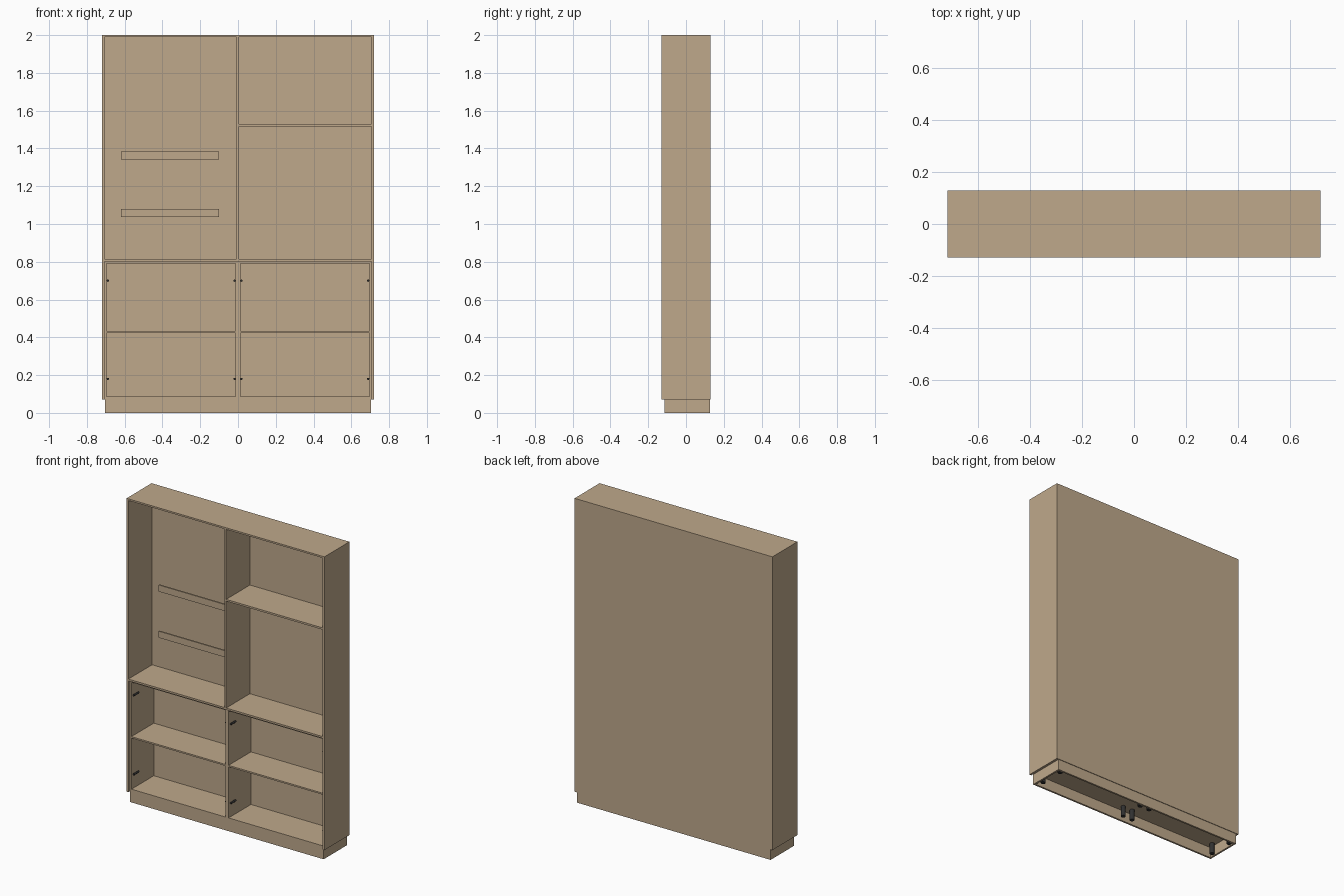
import bpy
import bmesh
import math
from mathutils import Matrix

if "Cube" in bpy.data.objects:
    bpy.data.objects.remove(bpy.data.objects["Cube"])


def material(name, rgb):
    m = bpy.data.materials.new(name)
    m.diffuse_color = (*rgb, 1)
    m.use_nodes = True
    m.node_tree.nodes["Principled BSDF"].inputs["Base Color"].default_value = m.diffuse_color
    return m


WOOD = material("tan wood", (0.52, 0.395, 0.26))
DARK = material("dark metal", (0.03, 0.03, 0.03))


def finish(name, bm, mat):
    mesh = bpy.data.meshes.new(name)
    bm.to_mesh(mesh)
    bm.free()
    mesh.materials.append(mat)
    ob = bpy.data.objects.new(name, mesh)
    bpy.context.collection.objects.link(ob)
    return ob


def board(name, x, y, z, mat=WOOD):
    """Box given by its (min, max) range on each axis."""
    bm = bmesh.new()
    size = [b - a for a, b in (x, y, z)]
    mid = [(a + b) / 2 for a, b in (x, y, z)]
    bmesh.ops.create_cube(bm, size=1, matrix=Matrix.Translation(mid) @ Matrix.Diagonal((*size, 1)))
    return finish(name, bm, mat)


def rod(name, centre, radius, length, along_y=False):
    bm = bmesh.new()
    turn = Matrix.Rotation(math.pi / 2, 4, 'X') if along_y else Matrix.Identity(4)
    bmesh.ops.create_cone(bm, cap_ends=True, segments=16, radius1=radius, radius2=radius,
                          depth=length, matrix=Matrix.Translation(centre) @ turn)
    ob = finish(name, bm, DARK)
    bpy.context.view_layer.objects.active = ob
    ob.select_set(True)
    bpy.ops.object.shade_smooth_by_angle()
    ob.select_set(False)


W, FRONT, BACK = 0.72, -0.13, 0.13
IN = W - 0.013            # inside of the outer sides
INNER_BACK = 0.117
LOW_FRONT = -0.115        # recessed front of the lower cabinets
UPPER = (FRONT, INNER_BACK)
LOWER = (LOW_FRONT, INNER_BACK)

# Outer case
for s, side in ((-1, "left"), (1, "right")):
    board(side + "_side", sorted((s * W, s * IN)), UPPER, (0.07, 2))
board("back_panel", (-W, W), (INNER_BACK, BACK), (0.07, 2))
board("top_panel", (-IN, IN), UPPER, (1.989, 2))

# Upper open niches
board("upper_floor", (-IN, IN), UPPER, (0.802, 0.814))
board("upper_divider", (-0.007, 0.005), UPPER, (0.814, 1.989))
board("upper_shelf", (0.005, IN), UPPER, (1.517, 1.529))
for i, z in enumerate((1.037, 1.341)):
    board("wall_rail_%d" % (i + 1), (-0.62, -0.10), (0.06, 0.07), (z, z + 0.043))

# Lower cabinets, two side by side, each with a shelf and hinge mounts
for s, side in ((-1, "left"), (1, "right")):
    def span(a, b):
        return sorted((s * a, s * b))
    board(side + "_cabinet_outer_wall", span(0.695, IN), LOWER, (0.07, 0.802))
    board(side + "_cabinet_inner_wall", span(0, 0.012), LOWER, (0.07, 0.802))
    board(side + "_cabinet_top", span(0.012, 0.695), LOWER, (0.79, 0.802))
    board(side + "_cabinet_shelf", span(0.012, 0.695), LOWER, (0.423, 0.433))
    board(side + "_cabinet_bottom", span(0.012, 0.695), LOWER, (0.07, 0.087))
    for x in (0.018, 0.689):
        for z in (0.18, 0.70):
            rod(side + "_hinge_mount", (s * x, -0.075, z), 0.006, 0.05, True)
    # Levelling feet inside the plinth
    for x in (0.035, 0.67):
        for y in (-0.06, 0.10):
            rod(side + "_foot", (s * x, y, 0.035), 0.015, 0.07)

# Hollow plinth frame
PX, PB, T = 0.704, 0.126, 0.012
board("plinth_front", (-PX, PX), (LOW_FRONT, LOW_FRONT + T), (0, 0.07))
board("plinth_back", (-PX, PX), (PB - T, PB), (0, 0.07))
for s, side in ((-1, "left"), (1, "right")):
    board("plinth_" + side, sorted((s * PX, s * (PX - T))), (LOW_FRONT + T, PB - T), (0, 0.07))
